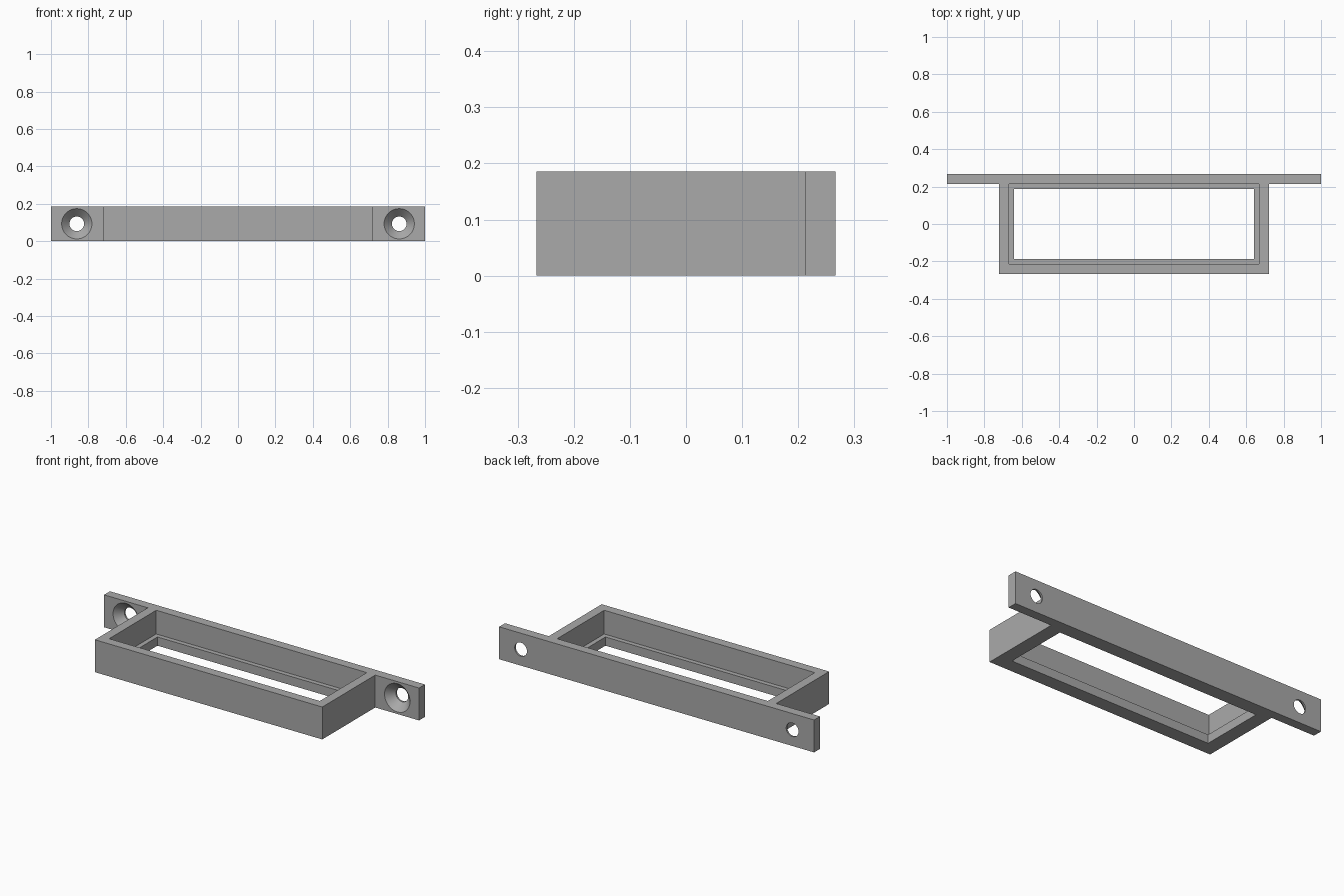
import bpy
from math import pi, radians

cube = bpy.data.objects.get("Cube")
if cube:
    bpy.data.objects.remove(cube, do_unlink=True)

HEIGHT = 0.186
WALL = 0.0533
BACK = 0.2667          # rear face of the mounting plate
FRAME_X = 0.722        # half width of the frame
LEDGE = 0.0267         # how far the inner lip sticks out
LEDGE_TOP = 0.05

grey = bpy.data.materials.new("plain_grey")
grey.use_nodes = True
colour = (0.4, 0.4, 0.4, 1)
grey.diffuse_color = colour
grey.node_tree.nodes["Principled BSDF"].inputs["Base Color"].default_value = colour


def box(name, x, y0, y1, z0, z1):
    """Box of half width x, centred on x = 0."""
    bpy.ops.mesh.primitive_cube_add(size=1, location=(0, (y0 + y1) / 2, (z0 + z1) / 2))
    ob = bpy.context.object
    ob.name = name
    ob.scale = (2 * x, y1 - y0, z1 - z0)
    bpy.ops.object.transform_apply(location=True, rotation=False, scale=True)
    ob.data.materials.append(grey)
    return ob


def cone(name, x, r_front, r_back, y0, y1):
    """Cone or cylinder running along y."""
    bpy.ops.mesh.primitive_cone_add(vertices=48, radius1=r_front, radius2=r_back, depth=y1 - y0,
                                    location=(x, (y0 + y1) / 2, HEIGHT / 2), rotation=(-pi / 2, 0, 0))
    ob = bpy.context.object
    ob.name = name
    ob.data.materials.append(grey)
    return ob


def combine(target, other, operation):
    mod = target.modifiers.new(operation, "BOOLEAN")
    mod.object = other
    mod.operation = operation
    mod.solver = "EXACT"
    bpy.context.view_layer.objects.active = target
    bpy.ops.object.modifier_apply(modifier=mod.name)
    bpy.data.objects.remove(other, do_unlink=True)


# Mounting plate joined to the frame block
bracket = box("mounting_frame", 1, BACK - WALL, BACK, 0, HEIGHT)
combine(bracket, box("frame_block", FRAME_X, -BACK, BACK, 0, HEIGHT), "UNION")

# Upper pocket, and a smaller opening below that leaves a lip
inner_x, inner_y = FRAME_X - WALL, BACK - WALL
combine(bracket, box("pocket", inner_x, -inner_y, inner_y, LEDGE_TOP, 1), "DIFFERENCE")
combine(bracket, box("opening", inner_x - LEDGE, LEDGE - inner_y, inner_y - LEDGE, -1, 1), "DIFFERENCE")

# Countersunk screw holes in both ears
for side in (-1, 1):
    x = side * 0.862
    combine(bracket, cone("screw_hole", x, 0.039, 0.039, 0.1, 0.4), "DIFFERENCE")
    combine(bracket, cone("countersink", x, 0.081, 0.039, BACK - WALL, BACK - 0.01), "DIFFERENCE")

bpy.ops.object.select_all(action="DESELECT")
bracket.select_set(True)
bpy.context.view_layer.objects.active = bracket
bpy.ops.object.shade_smooth_by_angle(angle=radians(25))
